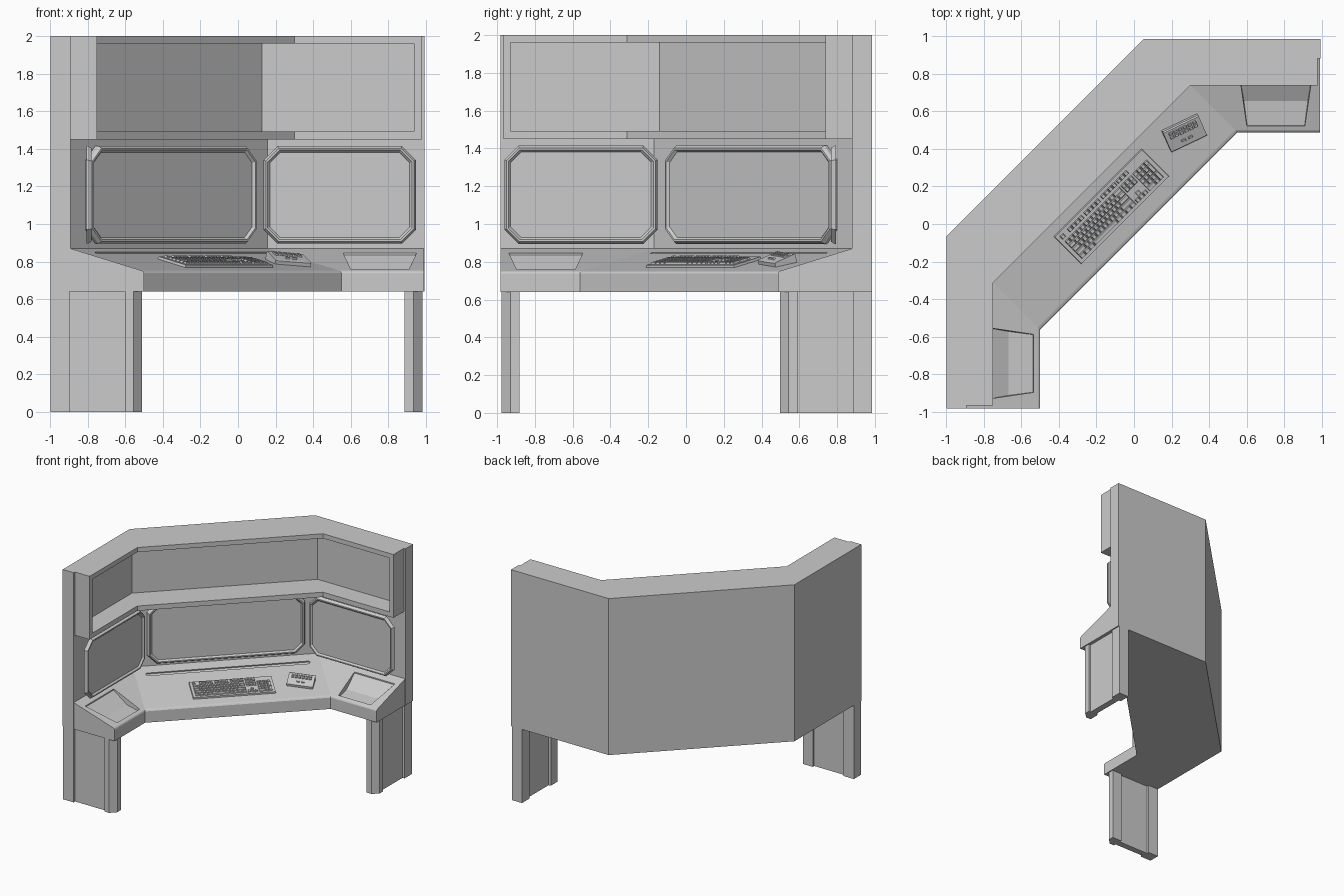
import bpy, bmesh, math
from mathutils import Matrix, Vector

if "Cube" in bpy.data.objects:
    bpy.data.objects.remove(bpy.data.objects["Cube"])

R2 = math.sqrt(2)
U = Vector((1, 1, 0)) / R2            # along the diagonal section
N = Vector((1, -1, 0)) / R2           # from the diagonal wall towards the user
MID = Vector((-0.472, 0.46, 0))       # middle of the diagonal back
TILT = math.atan(0.118 / (0.38 * R2))  # desk slope on the diagonal


def finish(bm, name):
    bmesh.ops.recalc_face_normals(bm, faces=bm.faces)
    me = bpy.data.meshes.new(name)
    bm.to_mesh(me)
    bm.free()
    ob = bpy.data.objects.new(name, me)
    bpy.context.collection.objects.link(ob)
    return ob


def skin(bm, rings):
    """Join equal closed rings of points and cap both ends."""
    vs = [[bm.verts.new(p) for p in r] for r in rings]
    for a, b in zip(vs, vs[1:]):
        for i in range(len(a)):
            j = (i + 1) % len(a)
            bm.faces.new((a[i], a[j], b[j], b[i]))
    bm.faces.new(vs[0])
    bm.faces.new(vs[-1])


def left_pt(d, y, z):
    return Vector((-0.997 + d, y, z))


def right_pt(d, x, z):
    return Vector((x, 0.985 - d, z))


def sweep(name, prof, y_end, x_end):
    """Run a (depth, height) profile round the three sections."""
    bm = bmesh.new()
    skin(bm, [[left_pt(d, y_end, z) for d, z in prof],
              [left_pt(d, -0.065 - d, z) for d, z in prof],
              [right_pt(d, 0.053 + d, z) for d, z in prof],
              [right_pt(d, x_end, z) for d, z in prof]])
    return finish(bm, name)


def rect(d0, d1, z0, z1):
    return [(d0, z0), (d1, z0), (d1, z1), (d0, z1)]


def desk_z(d):
    return 0.752 + (0.485 - d) / 0.38 * 0.118


def desk_frame(d, along, spin=0):
    """Frame lying on the sloped diagonal desk top."""
    y = -N * math.cos(TILT) + Vector((0, 0, math.sin(TILT)))
    m = Matrix((U, y, U.cross(y))).transposed().to_4x4()
    m.translation = MID + N * d * R2 + U * along + Vector((0, 0, desk_z(d)))
    return m @ Matrix.Rotation(spin, 4, 'Z')


def block(bm, m, cx, cy, w, h, z0, z1, inset=0.0):
    def ring(z, i):
        a, b = w / 2 - i, h / 2 - i
        return [m @ Vector((cx + sx * a, cy + sy * b, z))
                for sx, sy in ((-1, -1), (1, -1), (1, 1), (-1, 1))]
    skin(bm, [ring(z0, 0), ring(z1, inset)])


# Wall, desk and upper shelf
sweep("back_wall", [(0, 0.64), (0.105, 0.64), (0.105, 1.47), (0.075, 1.47), (0.075, 2), (0, 2)],
      -0.983, 0.993)
desk = sweep("desk", [(0.105, 0.64), (0.497, 0.64), (0.497, 0.738), (0.493, 0.747),
                      (0.485, 0.752), (0.105, 0.87)], -0.981, 0.991)
sweep("shelf_top", rect(0.075, 0.247, 1.96, 2), -0.967, 0.978)
sweep("shelf_bottom", rect(0.075, 0.247, 1.45, 1.492), -0.967, 0.978)

# Shelf end plates and wall end posts
for side, pt, outer, post, inner in (("left", left_pt, -0.967, -0.983, -0.93),
                                     ("right", right_pt, 0.978, 0.993, 0.938)):
    bm = bmesh.new()
    skin(bm, [[pt(d, s, z) for d, z in rect(0.075, 0.247, 1.45, 2)] for s in (outer, inner)])
    skin(bm, [[pt(d, s, z) for d, z in rect(0.075, 0.105, 1.45, 2)] for s in (post, inner)])
    finish(bm, side + "_shelf_end")

# Legs: two posts joined by a thinner panel
LEG = [(0, 0), (0.1, 0), (0.1, 0.02), (0.395, 0.02), (0.395, 0), (0.442, 0), (0.487, 0.047),
       (0.487, 0.095), (0.395, 0.095), (0.395, 0.075), (0.1, 0.075), (0.1, 0.095), (0, 0.095)]
for side, pt, end, sgn in (("left", left_pt, -0.976, 1), ("right", right_pt, 0.982, -1)):
    bm = bmesh.new()
    skin(bm, [[pt(d, end + sgn * t, z) for d, t in LEG] for z in (0, 0.64)])
    finish(bm, side + "_leg")

# Cutter for the two desk trays and the long slot
bm = bmesh.new()
TRAY = [(0.185, 0.88, 0.195), (0.185, 0.835, 0.195), (0.33, 0.755, 0.17),
        (0.46, 0.738, 0.153), (0.468, 0.80, 0.157)]
for pt, c in ((left_pt, -0.742), (right_pt, 0.755)):
    skin(bm, [[pt(d, c + s * hw, z) for d, z, hw in TRAY] for s in (-1, 1)])
slot = desk_frame(0.18, 0)
stadium = []
for k in range(18):
    a = math.pi * (k if k < 9 else k - 1) / 8 - math.pi / 2
    stadium.append(((0.64 if k < 9 else -0.64) + 0.017 * math.cos(a), 0.017 * math.sin(a)))
skin(bm, [[slot @ Vector((x, y, z)) for x, y in stadium] for z in (-0.01, 0.03)])
cutter = finish(bm, "desk_cutter")
cutter.hide_render = True
cutter.hide_viewport = True
cutter.display_type = 'WIRE'
mod = desk.modifiers.new("trays", 'BOOLEAN')
mod.operation = 'DIFFERENCE'
mod.solver = 'EXACT'
mod.object = cutter


# Screens: cut-corner panel with a raised bevelled rim
def screen(name, centre, across, out, width, depth):
    bm = bmesh.new()
    rings = []
    for inset, h in ((0, 0), (0, depth - 0.02), (0.012, depth), (0.022, depth), (0.034, depth - 0.014)):
        a, b, c = width / 2 - inset, 0.26 - inset, 0.075 - inset * 0.586
        pts = [(a, b - c), (a - c, b), (c - a, b), (-a, b - c),
               (-a, c - b), (c - a, -b), (a - c, -b), (a, c - b)]
        rings.append([centre + across * x + Vector((0, 0, z)) + out * h for x, z in pts])
    skin(bm, rings)
    finish(bm, name)


Z = Vector((0, 0, 1.155))
screen("centre_screen", MID + N * 0.105 * R2 + Z, U, N, 1.26, 0.042)
screen("left_screen", left_pt(0.19, -0.556, 1.155), Vector((0, 1, 0)), Vector((1, 0, 0)), 0.812, 0.028)
screen("right_screen", right_pt(0.19, 0.542, 1.155), Vector((1, 0, 0)), Vector((0, -1, 0)), 0.812, 0.028)

# Keyboard
P = 0.0275
kf = desk_frame(0.359, -0.01)
bm = bmesh.new()
block(bm, kf, 0, 0, 0.662, 0.212, -0.003, 0.014, 0.003)
finish(bm, "keyboard_body")
bm = bmesh.new()


def key(x, y, w=1, h=1):
    """Key with its upper left corner at x, y in key units."""
    block(bm, kf, (x + w / 2 - 11.25) * P, (3.2 - y - h / 2) * P,
          w * P - 0.003, h * P - 0.003, 0.013, 0.025, 0.0035)


# rows of the main area as key widths; negative is a gap
ROWS = [(0, [1, -1] + [1] * 4 + [-.5] + [1] * 4 + [-.5] + [1] * 4),
        (1.4, [1] * 13 + [2]),
        (2.4, [1.5] + [1] * 12 + [1.5]),
        (3.4, [1.75] + [1] * 11 + [2.25]),
        (4.4, [2.25] + [1] * 10 + [2.75]),
        (5.4, [1.25] * 3 + [6.25] + [1.25] * 4)]
for y, widths in ROWS:
    x = 0
    for w in widths:
        if w > 0:
            key(x, y, w)
        x += abs(w)
for i in range(3):
    for y in (0, 1.4, 2.4, 5.4):
        key(15.25 + i, y)
    for y in (2.4, 3.4, 4.4):
        key(18.5 + i, y)
key(16.25, 4.4)
for i in range(4):
    key(18.5 + i, 1.4)
key(18.5, 5.4, 2)
key(20.5, 5.4)
key(21.5, 2.4, 1, 2)
key(21.5, 4.4, 1, 2)
finish(bm, "keyboard_keys")

# Small wedge control box with buttons
cf = desk_frame(0.356, 0.54, math.radians(-20))
bm = bmesh.new()
SIDE = [(-0.063, -0.004), (0.063, -0.004), (0.063, 0.042), (0.055, 0.046), (-0.058, 0.024), (-0.063, 0.019)]
skin(bm, [[cf @ Vector((x, y, z)) for y, z in SIDE] for x in (-0.105, 0.105)])
finish(bm, "control_box")
bm = bmesh.new()
top = cf @ Matrix.Translation((0, 0, 0.0353)) @ Matrix.Rotation(math.atan(0.022 / 0.113), 4, 'X')
for i in range(6):
    for y, h in ((0.036, 0.016), (0.014, 0.02)):
        block(bm, top, (i - 2.5) * 0.028, y, 0.022, h, -0.002, 0.008, 0.003)
for x in (-0.02, 0.02):
    block(bm, top, x, -0.03, 0.026, 0.016, -0.002, 0.008, 0.003)
finish(bm, "control_buttons")
